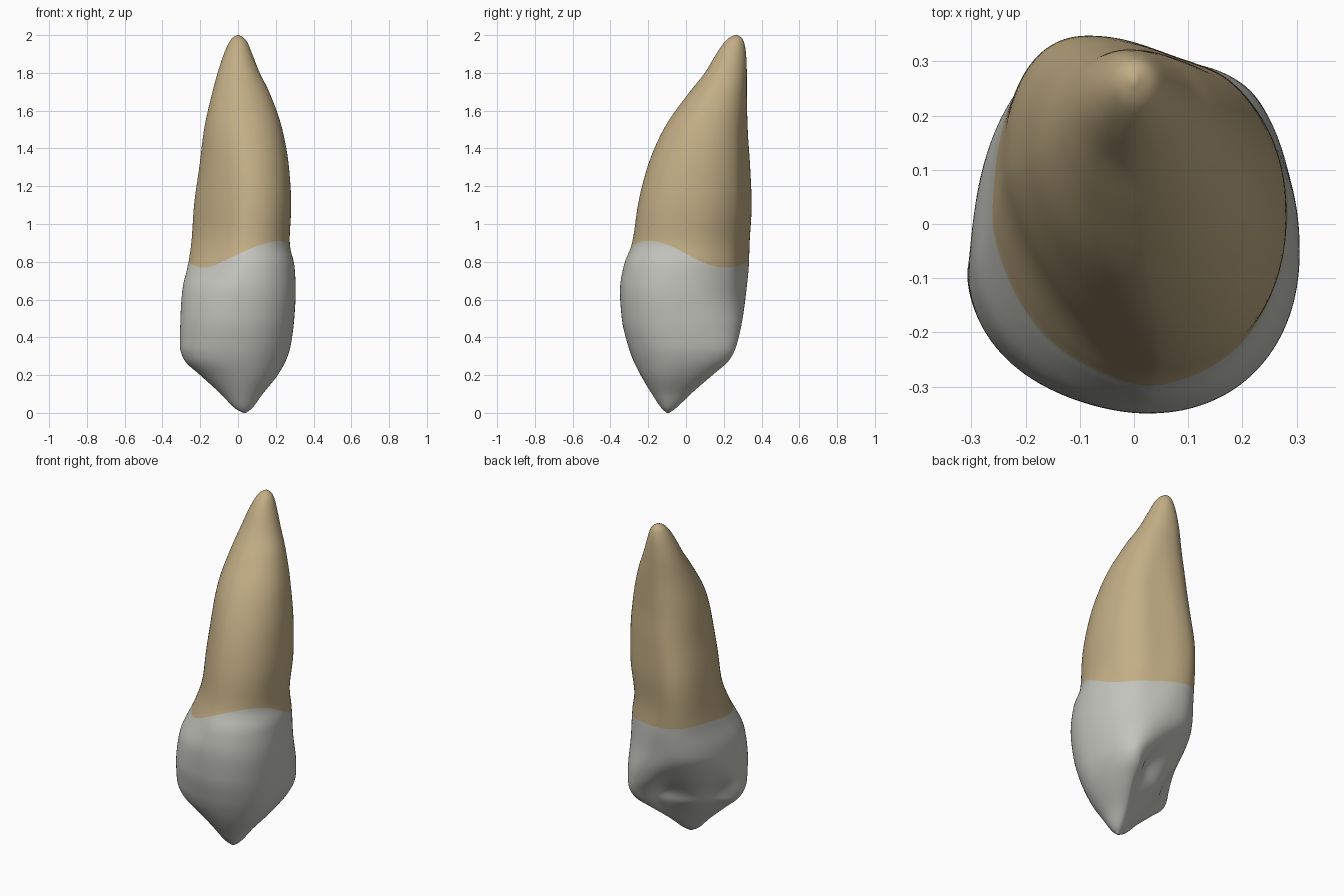
import bpy, bmesh, math

if "Cube" in bpy.data.objects:
    bpy.data.objects.remove(bpy.data.objects["Cube"])

# Silhouette: z, x min, x max, y min, y max
OUTLINE = [
    (0.00, 0.03, 0.04, -0.10, -0.09),
    (0.02, -0.01, 0.07, -0.125, -0.06),
    (0.10, -0.09, 0.13, -0.18, 0.025),
    (0.20, -0.20, 0.21, -0.24, 0.14),
    (0.28, -0.285, 0.255, -0.28, 0.23),
    (0.35, -0.308, 0.278, -0.305, 0.265),
    (0.50, -0.305, 0.298, -0.34, 0.30),
    (0.65, -0.295, 0.306, -0.35, 0.32),
    (0.78, -0.266, 0.299, -0.33, 0.333),
    (0.90, -0.247, 0.273, -0.285, 0.337),
    (1.10, -0.233, 0.282, -0.255, 0.348),
    (1.30, -0.205, 0.27, -0.205, 0.34),
    (1.50, -0.18, 0.235, -0.12, 0.327),
    (1.70, -0.135, 0.165, 0.02, 0.322),
    (1.80, -0.108, 0.115, 0.10, 0.322),
    (1.90, -0.075, 0.075, 0.16, 0.318),
    (1.97, -0.042, 0.045, 0.21, 0.305),
    (1.99, -0.025, 0.025, 0.235, 0.29),
    (2.00, 0.0, 0.001, 0.265, 0.27),
]
# Where the extremes sit, as fractions: z, front x, back x, left y, right y
EXTREMES = [
    (0.00, 0.5, 0.7, 0.45, 0.5),
    (0.30, 0.53, 0.82, 0.38, 0.5),
    (0.45, 0.53, 0.68, 0.40, 0.48),
    (0.65, 0.53, 0.42, 0.43, 0.45),
    (1.00, 0.56, 0.29, 0.60, 0.45),
    (1.50, 0.52, 0.36, 0.58, 0.45),
    (2.00, 0.5, 0.5, 0.5, 0.5),
]
# Fullness of each quarter: z, back right, back left, front left, front right
FULLNESS = [
    (0.00, 1.0, 1.3, 1.1, 1.1),
    (0.12, 0.95, 1.5, 1.1, 1.0),
    (0.30, 0.85, 1.58, 0.94, 0.95),
    (0.45, 0.87, 1.18, 0.94, 0.93),
    (0.62, 0.92, 0.86, 1.03, 0.92),
    (0.82, 0.98, 0.86, 1.32, 0.92),
    (1.10, 0.92, 0.86, 1.30, 0.93),
    (1.60, 0.9, 0.95, 1.1, 1.0),
    (2.00, 1.0, 1.0, 1.0, 1.0),
]


def sample(table, z):
    """Smooth interpolation of a table row at height z."""
    n = len(table)
    i = max(k for k in range(n - 1) if table[k][0] <= z or k == 0)
    a, b = table[i], table[i + 1]
    h = b[0] - a[0]
    t = min(max((z - a[0]) / h, 0), 1)
    p, q = table[max(i - 1, 0)], table[min(i + 2, n - 1)]

    def slope(l, m, r, c):
        if l[0] == m[0] or r[0] == m[0]:
            return (r[c] - l[c]) / (r[0] - l[0])
        s1, s2 = (m[c] - l[c]) / (m[0] - l[0]), (r[c] - m[c]) / (r[0] - m[0])
        return 0 if s1 * s2 <= 0 else 2 * s1 * s2 / (s1 + s2)

    out = []
    for c in range(1, len(a)):
        ma, mb = slope(p, a, b, c) * h, slope(a, b, q, c) * h
        out.append((2*t**3 - 3*t*t + 1) * a[c] + (t**3 - 2*t*t + t) * ma
                   + (3*t*t - 2*t**3) * b[c] + (t**3 - t*t) * mb)
    return out


def surface(z, ang):
    x0, x1, y0, y1 = sample(OUTLINE, z)
    f = sample(EXTREMES, z)
    p = sample(FULLNESS, z)
    xf, xb = x0 + f[0] * (x1 - x0), x0 + f[1] * (x1 - x0)
    yl, yr = y0 + f[2] * (y1 - y0), y0 + f[3] * (y1 - y0)
    quarter = int(ang // (math.pi / 2)) % 4
    cx = xb if quarter in (0, 1) else xf
    cy = yr if quarter in (0, 3) else yl
    ex = (x1, x0, x0, x1)[quarter]
    ey = (y1, y1, y0, y0)[quarter]
    x = cx + (ex - cx) * abs(math.cos(ang)) ** p[quarter]
    y = cy + (ey - cy) * abs(math.sin(ang)) ** p[quarter]
    # two hollows either side of a ridge on the inner (back left) face
    if quarter == 1:
        u = (x + y) / math.sqrt(2)
        for cu, cz, depth in ((0.13, 0.33, 0.06), (-0.15, 0.33, 0.03)):
            d = depth * math.exp(-((u - cu) / 0.075) ** 2 - ((z - cz) / 0.12) ** 2)
            d *= min(1, 1.5 * abs(math.sin(2 * ang)))
            x, y = x + d * 0.7, y - d * 0.7
    # flattened back of the root and neck
    if quarter == 0 and ang > math.pi / 4:
        y -= 0.014 * math.sin(4 * ang) ** 2 * math.exp(-((z - 1.1) / 0.45) ** 4)
    return x, y, z


def neck_height(ang):
    """Wavy line where crown meets root."""
    x, y, _ = surface(0.83, ang)
    c = (y - x) / math.sqrt(2) / math.hypot(x, y)
    return 0.77 + (0.14 if c < 0 else 0.05) * c * c


COLS, CROWN, ROOT = 160, 80, 70
bm = bmesh.new()
angles = [2 * math.pi * i / COLS for i in range(COLS)]
necks = [neck_height(a) for a in angles]
rings = []
for r in range(CROWN + ROOT + 1):
    ring = []
    for a, neck in zip(angles, necks):
        if r <= CROWN:
            z = neck * (r / CROWN) ** 1.3
        else:
            z = 2 - (2 - neck) * (1 - (r - CROWN) / ROOT) ** 1.4
        ring.append(bm.verts.new(surface(z, a)))
    rings.append(ring)
for r in range(CROWN + ROOT):
    for i in range(COLS):
        j = (i + 1) % COLS
        face = bm.faces.new((rings[r][i], rings[r][j], rings[r+1][j], rings[r+1][i]))
        face.material_index = 0 if r < CROWN else 1
bm.faces.new(rings[0][::-1]).material_index = 0
bm.faces.new(rings[-1]).material_index = 1
# soften the surface slightly
for _ in range(4):
    bmesh.ops.smooth_vert(bm, verts=bm.verts, factor=0.5,
                          use_axis_x=True, use_axis_y=True, use_axis_z=False)
for f in bm.faces:
    f.smooth = True

mesh = bpy.data.meshes.new("tooth")
bm.to_mesh(mesh)
bm.free()
tooth = bpy.data.objects.new("tooth", mesh)
bpy.context.collection.objects.link(tooth)
for name, col in (("enamel", (0.55, 0.55, 0.51, 1)), ("root", (0.54, 0.42, 0.235, 1))):
    m = bpy.data.materials.new(name)
    m.diffuse_color = col
    m.use_nodes = True
    m.node_tree.nodes["Principled BSDF"].inputs["Base Color"].default_value = m.diffuse_color
    mesh.materials.append(m)
